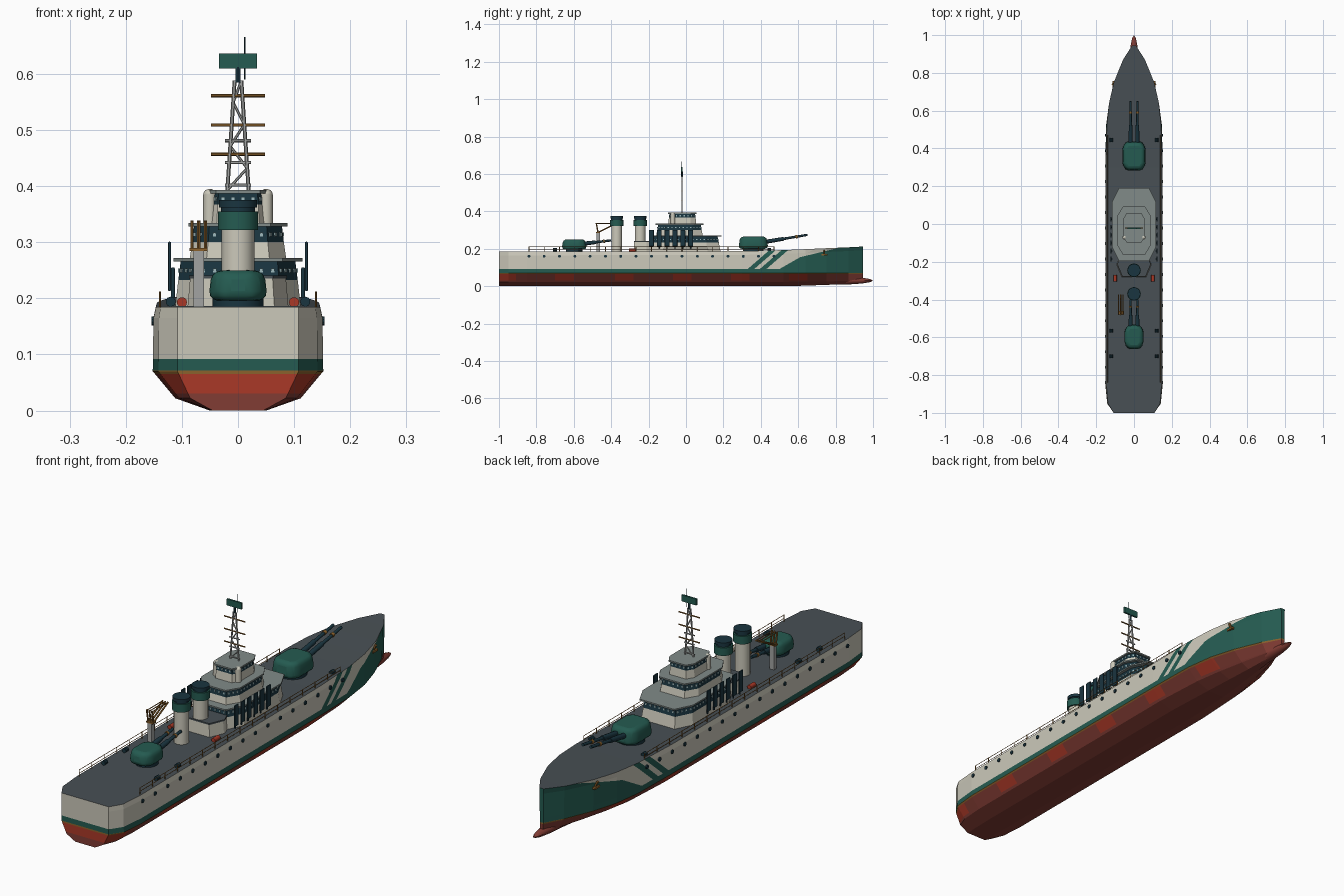
import bpy, bmesh, math
from mathutils import Vector, Matrix

if "Cube" in bpy.data.objects:
    bpy.data.objects.remove(bpy.data.objects["Cube"])

COLOURS = dict(cream=(0.60, 0.58, 0.49), green=(0.018, 0.105, 0.082), red=(0.22, 0.045, 0.034),
               bright_red=(0.40, 0.04, 0.02), deck_grey=(0.065, 0.08, 0.09), navy=(0.010, 0.035, 0.05),
               brass=(0.26, 0.12, 0.025), roof_grey=(0.22, 0.26, 0.25), steel=(0.36, 0.37, 0.36),
               pale_glass=(0.35, 0.5, 0.52))
MATS = {}
for key, rgb in COLOURS.items():
    m = bpy.data.materials.new(key)
    m.use_nodes = True
    m.diffuse_color = (*rgb, 1)
    m.node_tree.nodes["Principled BSDF"].inputs["Base Color"].default_value = (*rgb, 1)
    MATS[key] = m


def finish(name, bm, *mats, smooth=False, bevel=0):
    bmesh.ops.recalc_face_normals(bm, faces=bm.faces)
    me = bpy.data.meshes.new(name)
    bm.to_mesh(me)
    bm.free()
    for k in mats:
        me.materials.append(MATS[k])
    ob = bpy.data.objects.new(name, me)
    bpy.context.collection.objects.link(ob)
    if bevel:
        mod = ob.modifiers.new("bevel", "BEVEL")
        mod.width, mod.segments = bevel, 3
    if smooth:
        bpy.ops.object.select_all(action="DESELECT")
        ob.select_set(True)
        bpy.context.view_layer.objects.active = ob
        bpy.ops.object.shade_smooth_by_angle(angle=math.radians(40))
    return ob


def rod(bm, a, b, r, r2=None, seg=6):
    a, b = Vector(a), Vector(b)
    d = b - a
    mat = Matrix.Translation((a + b) / 2) @ d.to_track_quat("Z", "Y").to_matrix().to_4x4()
    bmesh.ops.create_cone(bm, cap_ends=True, segments=seg, radius1=r,
                          radius2=r if r2 is None else r2, depth=d.length, matrix=mat)


def box(bm, c, size, angle=0):
    mat = Matrix.Translation(c) @ Matrix.Rotation(angle, 4, "Z") @ Matrix.Diagonal((*size, 1))
    bmesh.ops.create_cube(bm, size=1, matrix=mat)


def ball(bm, c, size, seg=12):
    mat = Matrix.Translation(c) @ Matrix.Diagonal((*size, 1))
    bmesh.ops.create_uvsphere(bm, u_segments=seg, v_segments=8, radius=1, matrix=mat)


def octagon(w, y0, y1, cx, cy):
    half = [(w - cx, y0), (w, y0 + cy), (w, y1 - cy), (w - cx, y1)]
    return half + [(-x, y) for x, y in reversed(half)]


def prism(bm, pts, z0, z1, taper=1):
    yc = sum(p[1] for p in pts) / len(pts)
    lo = [bm.verts.new((x, y, z0)) for x, y in pts]
    hi = [bm.verts.new((x * taper, yc + (y - yc) * taper, z1)) for x, y in pts]
    bm.faces.new(lo)
    bm.faces.new(hi)
    for i in range(len(pts)):
        j = (i + 1) % len(pts)
        bm.faces.new((lo[i], lo[j], hi[j], hi[i]))


# Hull: y, deck, side, bilge and keel half-widths, keel height, deck height
STATIONS = [(-1, .108, .108, .085, .045, 0, .185), (-.95, .138, .142, .105, .048, 0, .185),
            (-.85, .146, .152, .112, .05, 0, .185), (.3, .146, .152, .112, .05, 0, .187),
            (.52, .144, .148, .1, .04, 0, .193), (.64, .132, .132, .08, .03, .003, .198),
            (.75, .107, .1, .055, .02, .007, .203), (.87, .058, .05, .025, .01, .012, .208),
            (.945, .01, .008, .006, .003, .016, .212)]
bm = bmesh.new()
rings = []
for y, wd, ws, wb, wk, zk, zd in STATIONS:
    half = [(wd, zd), ((wd + ws * 3) / 4, zd - .02), (ws, .07), (wb, .022 + zk / 2), (wk, zk)]
    rings.append([bm.verts.new((x, y, z)) for x, z in half + [(-x, z) for x, z in reversed(half)]])
for a, b in zip(rings, rings[1:]):
    for i in range(len(a)):
        j = (i + 1) % len(a)
        bm.faces.new((a[i], a[j], b[j], b[i]))
bm.faces.new(rings[0])
bm.faces.new(rings[-1])


def cut(point, normal, test=lambda f: True):
    faces = [f for f in bm.faces if test(f)]
    geom = faces + list({e for f in faces for e in f.edges}) + list({v for f in faces for v in f.verts})
    bmesh.ops.bisect_plane(bm, geom=geom, plane_co=point, plane_no=normal, dist=1e-5)


def side(f):
    return abs(f.normal.z) < .8 and f.calc_center_median().z > .09


bm.normal_update()
for z in (.03, .065, .071, .092):
    cut((0, 0, z), (0, 0, 1))
bm.normal_update()
PATCHES = [-.96, -.65, -.33, -.02, .29, .6]
for y in PATCHES:
    for s in (-.05, .05):
        cut((0, y + s, 0), (0, 1, 0), lambda f: .025 < f.calc_center_median().z < .066 and abs(f.normal.y) < .9)
for x in (-.05, 0, .05):
    for s in (-.01, .01):
        cut((x + s, 0, 0), (1, 0, 0), lambda f: .025 < f.calc_center_median().z < .066 and f.normal.y < -.9)
STRIPES = [.33, .365, .395, .43]
SLANT = 1.15
for y in STRIPES:
    cut((0, y, .092), (0, 1, -SLANT), side)
EDGES = [(.5, .092, .57), (.61, .155, .24)]
for y, z, k in EDGES:
    cut((0, y, z), (0, k, -1), lambda f: side(f) and f.calc_center_median().y > .3)
bm.normal_update()
HULL = ("cream", "green", "brass", "red", "bright_red", "deck_grey")
for f in bm.faces:
    c = f.calc_center_median()
    foot = c.y - (c.z - .092) * SLANT
    if f.normal.z > .8 or (c.z > .18 and abs(f.normal.z) > .8):
        k = "deck_grey"
    elif c.z < .065:
        if abs(f.normal.y) > .9 and c.y < 0:
            patch = any(abs(c.x - x) < .01 for x in (-.05, 0, .05))
        else:
            patch = any(abs(c.y - y) < .05 for y in PATCHES)
        k = "bright_red" if patch and c.z > .03 else "red"
    elif c.z < .071:
        k = "brass"
    elif c.z < .092 or STRIPES[0] < foot < STRIPES[1] or STRIPES[2] < foot < STRIPES[3]:
        k = "green"
    else:
        k = "green" if all(c.z < z + (c.y - y) * m for y, z, m in EDGES) else "cream"
    f.material_index = HULL.index(k)
finish("hull", bm, *HULL)

bm = bmesh.new()
ball(bm, (0, .8, .03), (.026, .2, .022), 16)
finish("bow_bulb", bm, "red", smooth=True)

# Superstructure tiers: wall, window band, panes and roof plate
TIERS = [("lower", octagon(.112, -.19, .185, .035, .07), .183, .233, .266),
         ("middle", octagon(.086, -.16, .09, .03, .05), .27, .300, .328),
         ("upper", octagon(.056, -.095, .055, .018, .03), .333, .367, .387)]
for name, pts, z0, z1, z2 in TIERS:
    yc = sum(p[1] for p in pts) / len(pts)
    scaled = lambda t: [(x * t, yc + (y - yc) * t) for x, y in pts]
    bm = bmesh.new()
    prism(bm, pts, z0, z1, .95)
    finish(name + "_deckhouse_wall", bm, "cream")
    bm = bmesh.new()
    band = scaled(.95)
    prism(bm, band, z1, z2, .96)
    finish(name + "_window_band", bm, "navy")
    bm = bmesh.new()
    mid = scaled(.935)
    for (ax, ay), (bx, by) in zip(mid, mid[1:] + mid[:1]):
        n = max(2, round(math.hypot(bx - ax, by - ay) / .02))
        for i in range(n):
            t = (i + .5) / n
            box(bm, (ax + (bx - ax) * t, ay + (by - ay) * t, (z1 + z2) / 2), (.006, .004, .007),
                math.atan2(by - ay, bx - ax))
    finish(name + "_window_panes", bm, "pale_glass")
    bm = bmesh.new()
    prism(bm, scaled(1.03), z2, z2 + .006)
    finish(name + "_roof", bm, "roof_grey")

bm = bmesh.new()
prism(bm, octagon(.09, -.28, -.15, .025, .06), .183, .235, .95)
finish("funnel_deckhouse", bm, "cream")
bm = bmesh.new()
prism(bm, octagon(.087, -.277, -.15, .025, .06), .235, .241)
finish("funnel_deckhouse_roof", bm, "deck_grey")

bm = bmesh.new()
for s in (-1, 1):
    rod(bm, (s * .05, -.07, .33), (s * .05, -.07, .385), .012, seg=12)
    ball(bm, (s * .05, -.07, .385), (.012, .012, .01))
finish("bridge_cylinders", bm, "cream", smooth=True)

# Upright side plates beside the deckhouse
bm = bmesh.new()
for s in (-1, 1):
    for i in range(6):
        y = -.185 + i * .042
        box(bm, (s * .122, y, .257), (.005, .026, .088))
        rod(bm, (s * .116, y, .2), (s * .116, y, .255), .004)
finish("side_plates", bm, "navy", bevel=.002)

# Funnels
for name, y in (("forward", -.245), ("aft", -.37)):
    for part, mat, r, z0, z1 in (("body", "cream", .029, .184, .325), ("collar", "green", .036, .322, .355),
                                 ("neck", "navy", .03, .355, .362), ("cap", "navy", .034, .362, .375)):
        bm = bmesh.new()
        rod(bm, (0, y, z0), (0, y, z1), r, seg=20)
        finish(f"{name}_funnel_{part}", bm, mat, smooth=True)

# Gun turrets
for name, y0, y1, w, z0, z1, tip, rise in (("fore", .28, .44, .063, .2, .265, .65, .038),
                                           ("aft", -.665, -.53, .053, .196, .25, -.4, .018)):
    ym, zm = (y0 + y1) / 2, (z0 + z1) / 2
    bm = bmesh.new()
    rod(bm, (0, ym, .18), (0, ym, z0 + .008), w * .85, seg=20)
    finish(name + "_barbette", bm, "navy", smooth=True)
    bm = bmesh.new()
    prism(bm, octagon(w, y0, y1, .022, .03), z0, z1, .88)
    finish(name + "_turret", bm, "green", smooth=True, bevel=.018)
    barrels, rings_bm = bmesh.new(), bmesh.new()
    for s in (-1, 1):
        at = lambda t: Vector((s * .018, y1 - .02 + (tip - y1 + .02) * t, zm + .004 + rise * t))
        rod(barrels, at(0), at(.45), .011, .01, 10)
        rod(barrels, at(.45), at(1), .007, .006, 10)
        rod(rings_bm, at(.72), at(.77), .009, seg=10)
    finish(name + "_gun_barrels", barrels, "navy", smooth=True)
    finish(name + "_gun_rings", rings_bm, "brass", smooth=True)

# Crane
bm = bmesh.new()
box(bm, (-.07, -.47, .235), (.019, .018, .104))
finish("crane_post", bm, "steel")
bm = bmesh.new()
for x in (-.082, -.07, -.058):
    rod(bm, (x, -.47, .285), (x, -.48, .338), .0035)
    rod(bm, (x, -.47, .287), (x, -.375, .335), .0035)
    rod(bm, (x, -.48, .335), (x, -.375, .335), .002)
box(bm, (-.07, -.47, .287), (.032, .02, .006))
finish("crane_jib", bm, "brass")

# Lattice mast with yards and radar
bm = bmesh.new()
leg = lambda s, t: (s * (.019 - .013 * t), -.022, .393 + .195 * t)
for s in (-1, 1):
    rod(bm, leg(s, 0), leg(s, 1), .0035)
for i in range(5):
    s = 1 if i % 2 else -1
    rod(bm, leg(s, i / 5), leg(-s, (i + 1) / 5), .0025)
for z in (.402, .442, .481):
    rod(bm, (-.023, -.022, z), (.023, -.022, z), .003)
finish("mast_lattice", bm, "steel")
bm = bmesh.new()
for z in (.457, .509, .561):
    rod(bm, (-.048, -.022, z), (.048, -.022, z), .003)
finish("mast_yards", bm, "brass")
bm = bmesh.new()
box(bm, (0, -.022, .623), (.068, .008, .026))
finish("radar_panel", bm, "green")
bm = bmesh.new()
rod(bm, (.012, -.022, .59), (.012, -.022, .666), .0012)
rod(bm, (0, -.022, .585), (0, -.022, .612), .005)
finish("radar_pole", bm, "navy")

# Railings, portholes, bollards, anchors and deck drums on both sides
rails, posts, ports, bollards, anchors, drums = (bmesh.new() for _ in range(6))
for s in (-1, 1):
    for z in (.197, .211):
        rod(rails, (s * .139, -.84, z), (s * .139, .47, z), .0015, seg=4)
    for i in range(17):
        y = -.84 + i * 1.31 / 16
        rod(posts, (s * .139, y, .184), (s * .139, y, .212), .002, seg=4)
        rod(ports, (s * .146, y, .16), (s * .1545, y, .16), .008, seg=10)
    for y in (.445, -.565, -.7):
        rod(bollards, (s * .12, y - .01, .194), (s * .12, y + .01, .194), .009, seg=10)
    rod(anchors, (s * .1, .74, .165), (s * .114, .74, .192), .005)
    box(anchors, (s * .107, .74, .167), (.012, .032, .008))
    rod(drums, (s * .1, -.305, .193), (s * .1, -.27, .193), .009, seg=12)
finish("railings", rails, "brass")
finish("railing_posts", posts, "brass")
finish("portholes", ports, "navy")
finish("bollards", bollards, "navy")
finish("anchors", anchors, "brass")
finish("deck_drums", drums, "bright_red", smooth=True)
